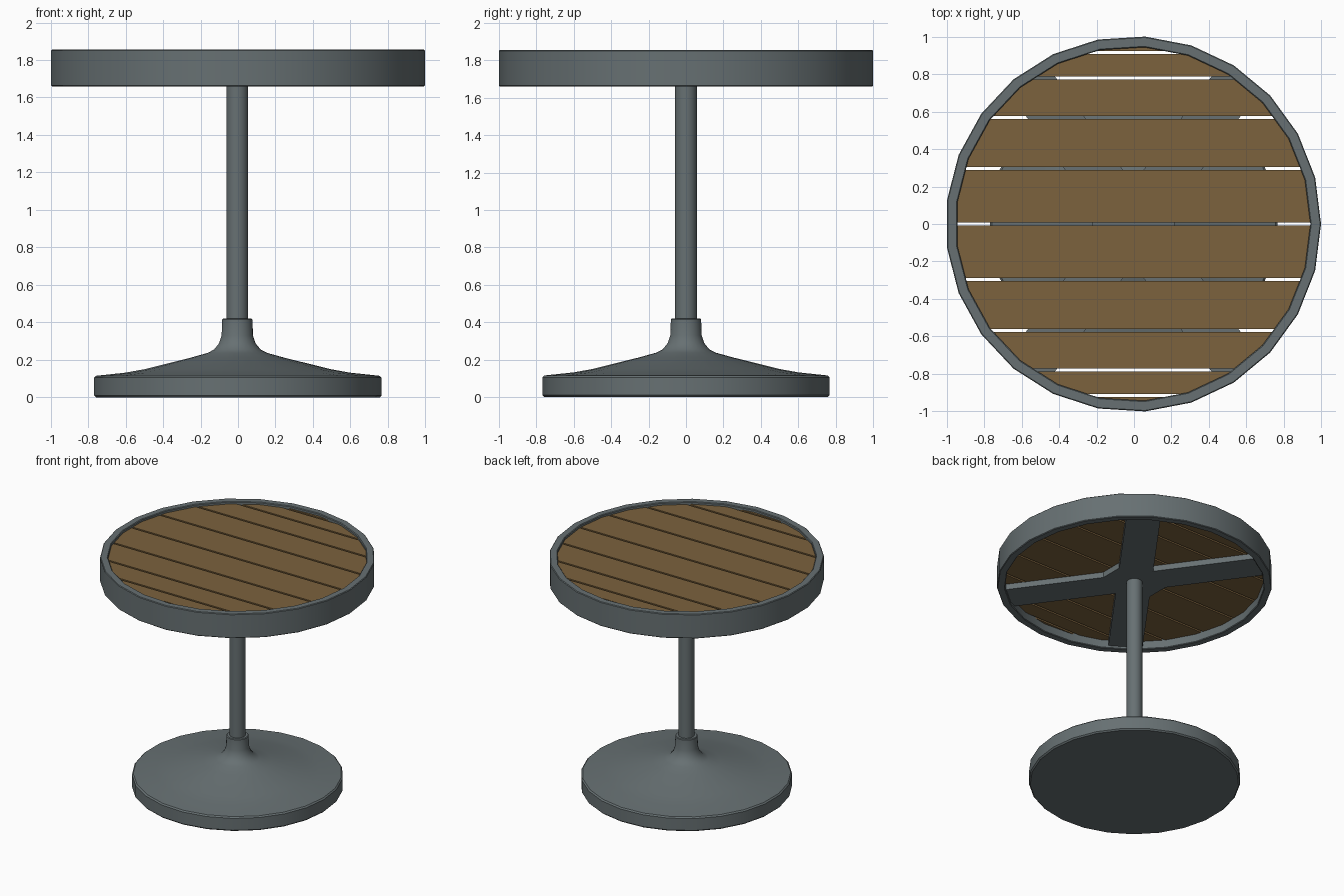
import bpy, bmesh, math
from mathutils import Vector

cube = bpy.data.objects.get("Cube")
if cube:
    bpy.data.objects.remove(cube, do_unlink=True)

SIDES = 25
CENTRE_X = -0.004
INNER_R = 0.945


def make_material(name, rgb):
    mat = bpy.data.materials.new(name)
    mat.use_nodes = True
    mat.diffuse_color = (*rgb, 1)
    mat.node_tree.nodes["Principled BSDF"].inputs["Base Color"].default_value = (*rgb, 1)
    return mat


metal = make_material("grey metal", (0.135, 0.163, 0.17))
wood = make_material("brown wood", (0.2, 0.122, 0.047))


def finish(name, bm, mat, smooth=False):
    bmesh.ops.recalc_face_normals(bm, faces=bm.faces)
    mesh = bpy.data.meshes.new(name)
    bm.to_mesh(mesh)
    bm.free()
    mesh.materials.append(mat)
    obj = bpy.data.objects.new(name, mesh)
    obj.location.x = CENTRE_X
    bpy.context.collection.objects.link(obj)
    if smooth:
        bpy.ops.object.select_all(action="DESELECT")
        obj.select_set(True)
        bpy.context.view_layer.objects.active = obj
        bpy.ops.object.shade_smooth_by_angle(angle=math.radians(30))
    return obj


def lathe(name, profile, mat, closed=False):
    """Turn a (radius, height) profile about z; open ends are capped."""
    bm = bmesh.new()
    rings = []
    for r, z in profile:
        angles = [math.tau * i / SIDES for i in range(SIDES)]
        rings.append([bm.verts.new((r * math.cos(a), r * math.sin(a), z)) for a in angles])
    pairs = list(zip(rings, rings[1:]))
    if closed:
        pairs.append((rings[-1], rings[0]))
    else:
        bm.faces.new(rings[0])
        bm.faces.new(rings[-1])
    for a, b in pairs:
        for i in range(SIDES):
            j = (i + 1) % SIDES
            bm.faces.new((a[i], a[j], b[j], b[i]))
    return finish(name, bm, mat, smooth=True)


def extrude_up(bm, face, height):
    new = bmesh.ops.extrude_face_region(bm, geom=[face])["geom"]
    verts = [g for g in new if isinstance(g, bmesh.types.BMVert)]
    bmesh.ops.translate(bm, verts=verts, vec=(0, 0, height))


# Flared foot with collar
lathe("pedestal_base", [
    (0.76, 0), (0.77, 0.01), (0.77, 0.105), (0.76, 0.115), (0.6, 0.132),
    (0.5, 0.15), (0.25, 0.212), (0.16, 0.237), (0.125, 0.255), (0.098, 0.288),
    (0.084, 0.33), (0.081, 0.415), (0.076, 0.42)], metal)

# Column
lathe("column", [(0.058, 0.4), (0.058, 1.69)], metal)

# Table rim
lathe("table_rim", [
    (0.997, 1.66), (1.002, 1.665), (1.002, 1.85), (0.997, 1.855),
    (0.95, 1.855), (INNER_R, 1.85), (INNER_R, 1.665), (0.95, 1.66)], metal, closed=True)

# Cross brace under the top, with flat gussets in its wide corners
half, gusset, reach = 0.125, 0.22, 0.96
angle = math.radians(54)
along = Vector((math.cos(angle), math.sin(angle)))
side = Vector((along.y, -along.x))
quarter = [
    side * half + along * ((gusset - half * side.x) / along.x),
    side * half + along * reach,
    along * reach - side * half,
]
notch = Vector((0, half / along.x))


def flip(points, sx, sy):
    return [Vector((p.x * sx, p.y * sy)) for p in points]


outline = (quarter + [notch] + flip(quarter, -1, 1)[::-1]
           + flip(quarter, -1, -1) + [-notch] + flip(quarter, 1, -1)[::-1])
bm = bmesh.new()
brace = bm.faces.new([bm.verts.new((p.x, p.y, 1.68)) for p in outline])
extrude_up(bm, brace, 0.045)
finish("cross_brace", bm, metal)

# Planks, narrower towards the edge, cut from a disc
gaps = [0.915, 0.778, 0.567, 0.297, 0]
edges = [-1] + [-g for g in gaps] + gaps[-2::-1] + [1]
for n, (low, high) in enumerate(zip(edges, edges[1:])):
    bm = bmesh.new()
    bmesh.ops.create_circle(bm, cap_ends=True, segments=SIDES, radius=INNER_R + 0.005)
    # Turn the disc so a corner points along +x like the rim
    first = bm.verts[:][0].co
    turn = -math.atan2(first.y, first.x)
    for v in bm.verts:
        x, y = v.co.x, v.co.y
        v.co = (x * math.cos(turn) - y * math.sin(turn),
                x * math.sin(turn) + y * math.cos(turn), 1.725)
    for y, direction in ((low + 0.008, -1), (high - 0.008, 1)):
        bmesh.ops.bisect_plane(bm, geom=bm.verts[:] + bm.edges[:] + bm.faces[:],
                               plane_co=(0, y, 0), plane_no=(0, direction, 0),
                               clear_outer=True)
    extrude_up(bm, bm.faces[:][0], 0.11)
    finish(f"plank_{n + 1}", bm, wood)
